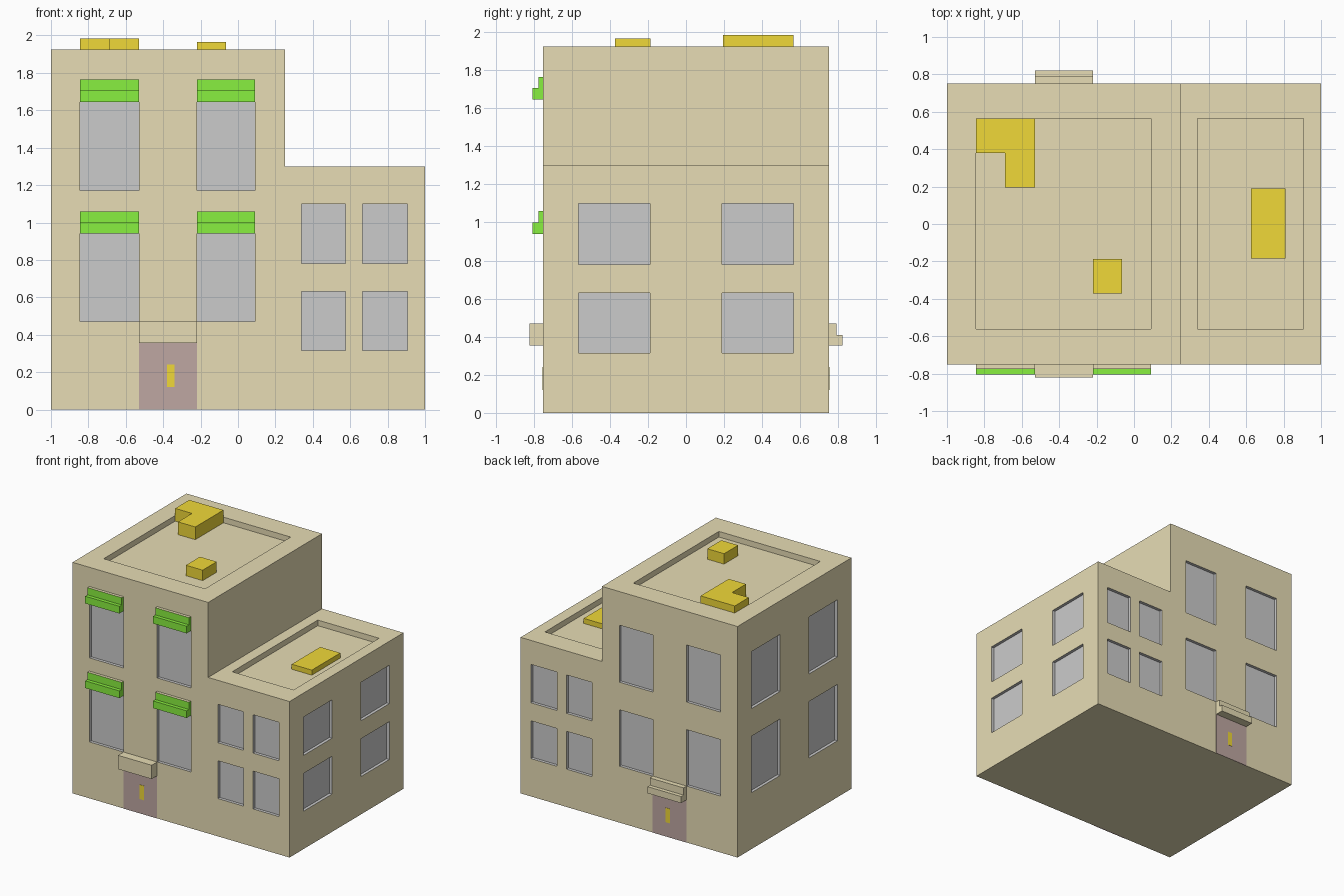
import bpy, bmesh

if "Cube" in bpy.data.objects:
    bpy.data.objects.remove(bpy.data.objects["Cube"])


def material(name, rgb):
    m = bpy.data.materials.new(name)
    m.diffuse_color = (*rgb, 1)
    m.use_nodes = True
    m.node_tree.nodes["Principled BSDF"].inputs["Base Color"].default_value = m.diffuse_color
    return m


TAN = material("tan_wall", (0.80, 0.72, 0.46))
GLASS = material("window_grey", (0.6, 0.6, 0.6))
GREEN = material("awning_green", (0.25, 0.87, 0.05))
GOLD = material("gold", (0.87, 0.69, 0.04))
BROWN = material("door_brown", (0.52, 0.39, 0.36))


def add_prism(bm, outline, offset, mat=0):
    """Extrude a planar outline of 3D points by an offset vector."""
    face = bm.faces.new([bm.verts.new(p) for p in outline])
    ext = bmesh.ops.extrude_face_region(bm, geom=[face])["geom"]
    moved = [g for g in ext if isinstance(g, bmesh.types.BMVert)]
    bmesh.ops.translate(bm, verts=moved, vec=offset)
    for f in {f for v in moved for f in v.link_faces} | {face}:
        f.material_index = mat


def add_box(bm, x, y, z, mat=0):
    add_prism(bm, [(x[0], y[0], z[0]), (x[1], y[0], z[0]), (x[1], y[1], z[0]), (x[0], y[1], z[0])],
              (0, 0, z[1] - z[0]), mat)


def finish(bm, name, *mats):
    bmesh.ops.recalc_face_normals(bm, faces=bm.faces)
    me = bpy.data.meshes.new(name)
    bm.to_mesh(me)
    bm.free()
    for m in mats:
        me.materials.append(m)
    ob = bpy.data.objects.new(name, me)
    bpy.context.collection.objects.link(ob)
    return ob


def box(name, x, y, z, mat):
    bm = bmesh.new()
    add_box(bm, x, y, z)
    return finish(bm, name, mat)


def prism(name, outline, offset, *mats):
    bm = bmesh.new()
    add_prism(bm, outline, offset)
    return finish(bm, name, *mats)


# Stepped building body
H, LOW, D = 1.925, 1.30, 0.75
profile = [(-1, 0), (1, 0), (1, LOW), (0.25, LOW), (0.25, H), (-1, H)]
body = prism("building", [(x, -D, z) for x, z in profile], (0, 2 * D, 0), TAN, GLASS)

# Window bays and roof recesses
big_x = [(-0.845, -0.53), (-0.22, 0.09)]
big_z = [(0.47, 0.94), (1.17, 1.645)]
small_x = [(0.34, 0.575), (0.665, 0.905)]
small_z = [(0.315, 0.63), (0.78, 1.10)]
side_y = [(-0.565, -0.19), (0.19, 0.565)]
R = 0.025
cut = bmesh.new()
for xs, zs in ((big_x, big_z), (small_x, small_z)):
    for x in xs:
        for z in zs:
            for y in ((-D - 0.1, -D + R), (D - R, D + 0.1)):
                add_box(cut, x, y, z, 1)
for y in side_y:
    for z in big_z:
        add_box(cut, (-1.1, -1 + R), y, z, 1)
    for z in small_z:
        add_box(cut, (1 - R, 1.1), y, z, 1)
ROOF, LOW_ROOF = H - 0.047, LOW - 0.047
add_box(cut, (-0.845, 0.09), (-0.562, 0.565), (ROOF, H + 0.1))
add_box(cut, (0.34, 0.905), (-0.562, 0.565), (LOW_ROOF, LOW + 0.1))
cutter = finish(cut, "cutter", TAN, GLASS)
cutter.hide_render = True
mod = body.modifiers.new("openings", 'BOOLEAN')
mod.operation = 'DIFFERENCE'
mod.solver = 'EXACT'
mod.object = cutter
bpy.context.view_layer.objects.active = body
bpy.ops.object.modifier_apply(modifier=mod.name)
bpy.data.objects.remove(cutter)

# Stepped green awnings with tan tops over the front windows
for x in big_x:
    for _, z in big_z:
        step = [(-D, z), (-0.805, z), (-0.805, z + 0.06), (-0.775, z + 0.06),
                (-0.775, z + 0.12), (-D, z + 0.12)]
        awning = prism("awning", [(x[0], y, h) for y, h in step], (x[1] - x[0], 0, 0), GREEN, TAN)
        for f in awning.data.polygons:
            if f.normal.z > 0.9 and f.center.z > z + 0.1:
                f.material_index = 1

# Doors and handles, front and back
DOOR = (-0.53, -0.22)
for side, s in (("front", -1), ("back", 1)):
    box(side + "_door", DOOR, (s * (D - 0.01), s * (D + 0.002)), (0, 0.355), BROWN)
    box(side + "_door_handle", (-0.38, -0.34), (s * (D - 0.01), s * (D + 0.004)), (0.12, 0.24), GOLD)

# Door canopies: plain in front, stepped at the back
box("front_canopy", DOOR, (-0.822, -D), (0.355, 0.47), TAN)
step = [(D, 0.355), (0.822, 0.355), (0.822, 0.41), (0.79, 0.41), (0.79, 0.47), (D, 0.47)]
prism("back_canopy", [(DOOR[0], y, z) for y, z in step], (DOOR[1] - DOOR[0], 0, 0), TAN)

# Rooftop units
corner = [(-0.845, 0.38), (-0.69, 0.38), (-0.69, 0.195), (-0.53, 0.195), (-0.53, 0.565), (-0.845, 0.565)]
prism("corner_roof_unit", [(x, y, ROOF) for x, y in corner], (0, 0, 1.984 - ROOF), GOLD)
box("small_roof_unit", (-0.22, -0.065), (-0.372, -0.187), (ROOF, 1.965), GOLD)
box("low_roof_unit", (0.625, 0.81), (-0.185, 0.19), (LOW_ROOF, LOW - 0.005), GOLD)
